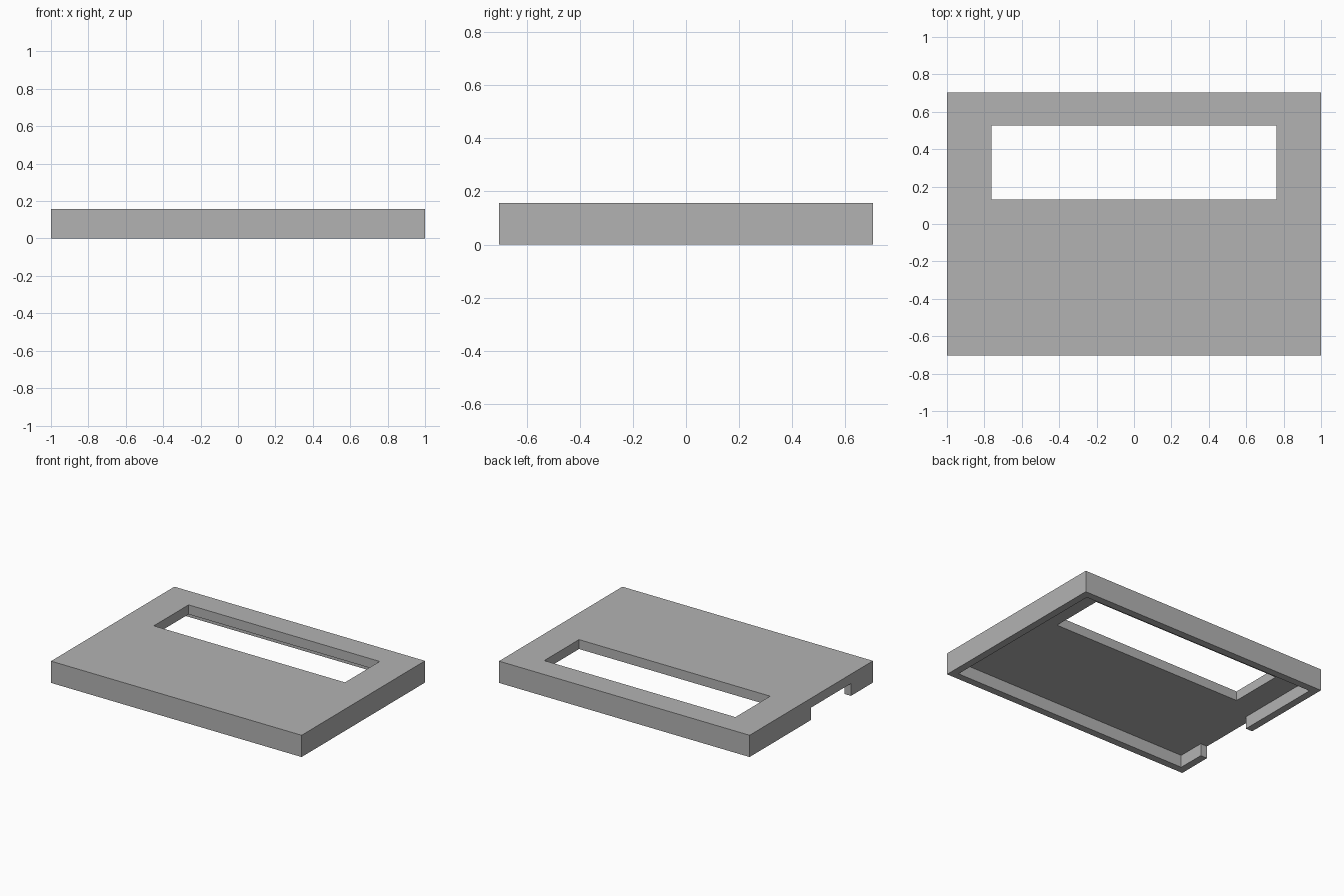
import bpy
import bmesh

cube = bpy.data.objects.get("Cube")
if cube:
    bpy.data.objects.remove(cube, do_unlink=True)

W, D, H = 1.0, 0.703, 0.157      # half width, half depth, height
WALL = 0.053                     # rim thickness
UNDER = 0.089                    # height of the panel underside
NOTCH = (-0.452, 0.006)          # gap in the side rim, along y

grey = bpy.data.materials.new("plain grey")
grey.use_nodes = True
colour = (0.45, 0.45, 0.45, 1)
grey.diffuse_color = colour
grey.node_tree.nodes["Principled BSDF"].inputs["Base Color"].default_value = colour


def prism(name, outline, z0, z1):
    """Upright prism from a counter-clockwise outline."""
    bm = bmesh.new()
    base = bm.faces.new([bm.verts.new((x, y, z0)) for x, y in outline])
    top = bmesh.ops.extrude_face_region(bm, geom=[base])["geom"]
    verts = [v for v in top if isinstance(v, bmesh.types.BMVert)]
    bmesh.ops.translate(bm, verts=verts, vec=(0, 0, z1 - z0))
    bmesh.ops.recalc_face_normals(bm, faces=bm.faces[:])
    mesh = bpy.data.meshes.new(name)
    bm.to_mesh(mesh)
    bm.free()
    mesh.materials.append(grey)
    obj = bpy.data.objects.new(name, mesh)
    bpy.context.collection.objects.link(obj)
    return obj


def rect(x0, x1, y0, y1):
    return [(x0, y0), (x1, y0), (x1, y1), (x0, y1)]


def cut(target, cutter):
    """Subtract the cutter, then discard it."""
    cutter.hide_render = True
    mod = target.modifiers.new("cut", "BOOLEAN")
    mod.operation = "DIFFERENCE"
    mod.solver = "EXACT"
    mod.object = cutter
    bpy.context.view_layer.objects.active = target
    bpy.ops.object.modifier_apply(modifier=mod.name)
    bpy.data.objects.remove(cutter, do_unlink=True)


# Cover panel with its rim
cover = prism("cover_panel", rect(-W, W, -D, D), 0, H)

# Hollow underside, opening through the side rim at the notch
ix, iy = W - WALL, D - WALL
hollow = rect(-ix, ix, -iy, iy) + [
    (-ix, NOTCH[1]), (-W - 0.1, NOTCH[1]), (-W - 0.1, NOTCH[0]), (-ix, NOTCH[0])]
cut(cover, prism("hollow_cutter", hollow, -0.1, UNDER))

# Long window through the panel
cut(cover, prism("window_cutter", rect(-0.763, 0.763, 0.13, 0.526), -0.2, 0.4))
